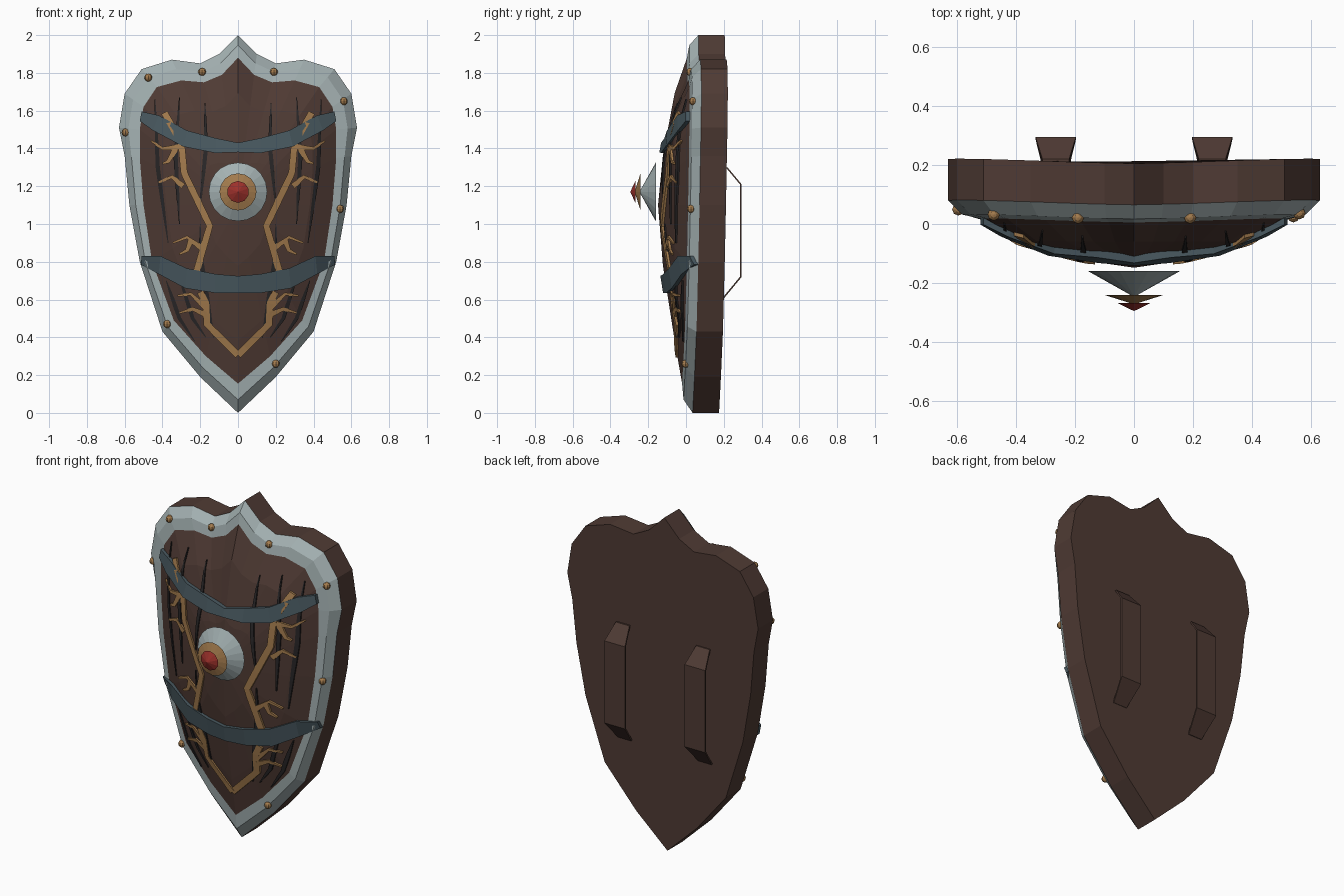
import bpy, bmesh, math
from mathutils import Vector, Matrix
from mathutils.bvhtree import BVHTree

cube = bpy.data.objects.get("Cube")
if cube:
    bpy.data.objects.remove(cube)


def material(name, r, g, b):
    m = bpy.data.materials.new(name)
    m.use_nodes = True
    m.diffuse_color = (r, g, b, 1)
    m.node_tree.nodes["Principled BSDF"].inputs["Base Color"].default_value = (r, g, b, 1)
    return m


WOOD = material("brown_wood", .078, .043, .034)
STEEL = material("light_steel", .37, .44, .445)
IRON = material("dark_iron", .065, .098, .115)
BRONZE = material("bronze", .37, .2, .075)
RED = material("red_gem", .33, .03, .024)
GROOVE = material("dark_groove", .022, .02, .021)


def finish(name, bm, *mats, mirror=False):
    bmesh.ops.recalc_face_normals(bm, faces=bm.faces[:])
    me = bpy.data.meshes.new(name)
    bm.to_mesh(me)
    bm.free()
    for m in mats:
        me.materials.append(m)
    ob = bpy.data.objects.new(name, me)
    bpy.context.collection.objects.link(ob)
    if mirror:
        ob.modifiers.new("mirror", 'MIRROR')
    return ob


# Half outlines of the shield, from the top point down to the tip
outer = [(0, 2), (.1, 1.9), (.2, 1.85), (.35, 1.87), (.51, 1.82), (.6, 1.69), (.63, 1.51),
         (.6, 1.36), (.575, 1.1), (.52, .8), (.4, .43), (.2, .19), (0, 0)]
inner = [(0, 1.88), (.085, 1.79), (.18, 1.75), (.3, 1.76), (.43, 1.725), (.5, 1.62), (.52, 1.5),
         (.52, 1.35), (.5, 1.1), (.455, .8), (.34, .49), (.17, .3), (0, .155)]


def full(half):
    return [Vector(p) for p in half] + [Vector((-x, z)) for x, z in half[-2:0:-1]]


def wall_y(p):
    return .035 + .015 * p.y + .035 * abs(p.x)


# Shield body: back, side wall, steel rim and domed wooden front
rim_out, rim_in = full(outer), full(inner)
heart = Vector((0, 1.1))
rings = [[(p, wall_y(p) + .14) for p in rim_out],
         [(p, wall_y(p)) for p in rim_out],
         [(p.lerp(q, .45), wall_y(p) - .048) for p, q in zip(rim_out, rim_in)],
         [(q, wall_y(q) - .058) for q in rim_in]]
for t, y in ((.76, -.06), (.34, -.122)):
    rings.append([(heart.lerp(q, t), y) for q in rim_in])

bm = bmesh.new()
loops = [[bm.verts.new((p.x, y, p.y)) for p, y in ring] for ring in rings]
count = len(rim_out)
for k in range(len(loops) - 1):
    for i in range(count):
        j = (i + 1) % count
        f = bm.faces.new((loops[k][i], loops[k][j], loops[k + 1][j], loops[k + 1][i]))
        f.material_index = 1 if k in (1, 2) else 0
apex = bm.verts.new((0, -.148, heart.y))
for i in range(count):
    bm.faces.new((loops[-1][i], loops[-1][(i + 1) % count], apex))
bm.faces.new(loops[0])
surface = BVHTree.FromBMesh(bm)
finish("shield_body", bm, WOOD, STEEL)


def front_y(x, z):
    hit = surface.ray_cast(Vector((x, -1, z)), Vector((0, 1, 0)))[0]
    return hit.y if hit else .04


def strip(bm, edge_a, edge_b, lift):
    """Thin solid strip lying on the shield front between two edge lines."""
    last = None
    for a, b in zip(edge_a, edge_b):
        ya, yb = front_y(*a), front_y(*b)
        ring = [bm.verts.new(c) for c in ((a[0], ya + .004, a[1]), (a[0], ya - lift, a[1]),
                                          (b[0], yb - lift, b[1]), (b[0], yb + .004, b[1]))]
        if last:
            for i in range(4):
                j = (i + 1) % 4
                bm.faces.new((last[i], last[j], ring[j], ring[i]))
        else:
            bm.faces.new(ring)
        last = ring
    bm.faces.new(last)


def resample(points, step=.06):
    out = []
    pts = [Vector(p) for p in points]
    for a, b in zip(pts, pts[1:]):
        n = max(1, round((b - a).length / step))
        out += [a.lerp(b, i / n) for i in range(n)]
    return out + [pts[-1]]


def ribbon(bm, points, width, lift):
    """Strip along a path; width is a function of the fraction travelled."""
    path = resample(points)
    a, b = [], []
    for i, p in enumerate(path):
        d = (path[min(i + 1, len(path) - 1)] - path[max(i - 1, 0)]).normalized()
        side = Vector((-d.y, d.x)) * width(i / (len(path) - 1)) / 2
        a.append(p + side)
        b.append(p - side)
    strip(bm, a, b, lift)


# Iron bands bent across the front
bands = {
    "upper_band": ([(0, 1.43), (.12, 1.455), (.27, 1.495), (.42, 1.575), (.51, 1.595)],
                   [(0, 1.38), (.12, 1.376), (.29, 1.41), (.45, 1.495), (.52, 1.545)]),
    "lower_band": ([(0, .725), (.12, .735), (.27, .765), (.41, .83), (.51, .83)],
                   [(0, .635), (.12, .635), (.28, .66), (.42, .735), (.515, .785)])}
for name, (top, low) in bands.items():
    bm = bmesh.new()
    strip(bm, top, low, .022)
    finish(name, bm, IRON, mirror=True)

# Bronze vines with thin side shoots
bm = bmesh.new()
for stem in ([(.39, 1.59), (.3, 1.43), (.285, 1.27), (.15, .99), (.225, .73)],
             [(.2, .64), (.17, .58), (.165, .47), (0, .305)]):
    ribbon(bm, stem, lambda t: .036, .012)
for shoot in ([(.29, 1.41), (.4, 1.4), (.46, 1.44)], [(.29, 1.2), (.35, 1.25), (.42, 1.22)],
              [(.19, .87), (.27, .93), (.345, .9)], [(.165, .55), (.25, .63), (.32, .62)],
              [(.17, .52), (.24, .55), (.31, .53)], [(.33, 1.4), (.37, 1.33), (.4, 1.32)],
              [(.25, .91), (.27, .86), (.31, .84)]):
    ribbon(bm, shoot, lambda t: .032 - .022 * t, .012)
finish("bronze_vines", bm, BRONZE, mirror=True)

# Dark tapering grain lines
bm = bmesh.new()
for line in ([(.175, 1.64), (.17, 1.4), (.2, 1.1)], [(.31, 1.67), (.33, 1.35), (.31, 1)],
             [(.44, 1.66), (.425, 1.3), (.37, .9)], [(.2, 1), (.2, .85), (.16, .6), (.13, .4)],
             [(.31, .72), (.24, .5), (.17, .4)], [(.38, .7), (.31, .5), (.23, .38)]):
    ribbon(bm, line, lambda t: .004 + .018 * math.sin(math.pi * t), .008)
finish("grain_lines", bm, GROOVE, mirror=True)

# Central boss: three stacked shallow cones
for name, radius, base, tip, sides, mat in (
        ("steel_boss", .155, -.16, -.247, 20, STEEL),
        ("bronze_boss", .098, -.241, -.272, 16, BRONZE),
        ("red_gem", .058, -.268, -.295, 10, RED)):
    bm = bmesh.new()
    place = Matrix.Translation((0, (base + tip) / 2, 1.17)) @ Matrix.Rotation(math.pi / 2, 4, 'X')
    bmesh.ops.create_cone(bm, cap_ends=True, segments=sides, radius1=radius, radius2=0,
                          depth=base - tip, matrix=place)
    finish(name, bm, mat)

# Rivets scattered round the rim
bm = bmesh.new()
for x, z in ((-.475, 1.775), (-.19, 1.805), (.19, 1.805), (.56, 1.65),
             (-.595, 1.485), (.54, 1.08), (-.375, .47), (.2, .26)):
    bmesh.ops.create_uvsphere(bm, u_segments=8, v_segments=6, radius=.021,
                              matrix=Matrix.Translation((x, front_y(x, z), z)))
finish("rim_rivets", bm, BRONZE)

# Arm straps on the back
bm = bmesh.new()
last = None
for y, z, half in ((.215, 1.3, .045), (.29, 1.21, .068), (.29, .72, .068), (.195, .605, .045)):
    ring = [bm.verts.new((.265 + s * half, y + d, z))
            for s, d in ((-1, -.005), (1, -.005), (1, .005), (-1, .005))]
    if last:
        for i in range(4):
            bm.faces.new((last[i], last[(i + 1) % 4], ring[(i + 1) % 4], ring[i]))
    else:
        bm.faces.new(ring)
    last = ring
bm.faces.new(last)
finish("arm_straps", bm, WOOD, mirror=True)
